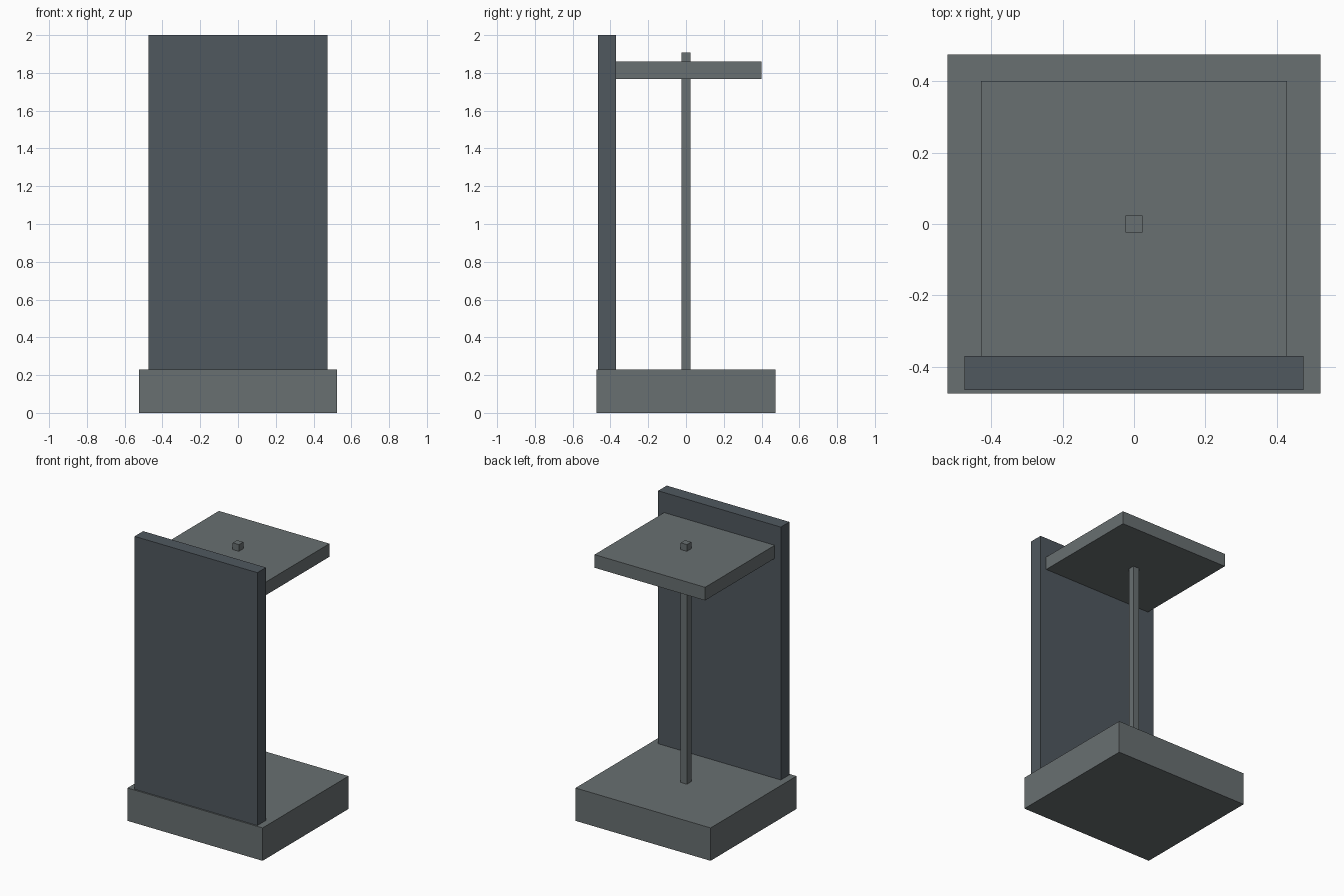
import bpy

if "Cube" in bpy.data.objects:
    bpy.data.objects.remove(bpy.data.objects["Cube"])


def material(name, color):
    mat = bpy.data.materials.new(name)
    mat.diffuse_color = (*color, 1.0)
    mat.use_nodes = True
    mat.node_tree.nodes["Principled BSDF"].inputs["Base Color"].default_value = mat.diffuse_color
    return mat


def box(name, lo, hi, mat):
    """Axis-aligned box between two opposite corners."""
    center = [(a + b) / 2 for a, b in zip(lo, hi)]
    bpy.ops.mesh.primitive_cube_add(size=1, location=center)
    obj = bpy.context.object
    obj.name = name
    obj.scale = [b - a for a, b in zip(lo, hi)]
    bpy.ops.object.transform_apply(location=False, rotation=False, scale=True)
    obj.data.materials.append(mat)
    return obj


grey = material("grey", (0.14, 0.16, 0.165))
slate = material("slate", (0.08, 0.098, 0.114))

BASE_TOP = 0.23
PANEL_BACK = -0.37

# Thick floor slab
box("base", (-0.523, -0.475, 0), (0.523, 0.475, BASE_TOP), grey)
# Tall panel standing on the front edge of the base
box("front_panel", (-0.475, -0.465, BASE_TOP), (0.475, PANEL_BACK, 2.0), slate)
# Roof slab meeting the back of the panel
box("roof", (-0.428, PANEL_BACK, 1.768), (0.428, 0.4, 1.86), grey)
# Central square post passing through the roof
box("post", (-0.024, -0.024, BASE_TOP), (0.024, 0.024, 1.907), grey)
